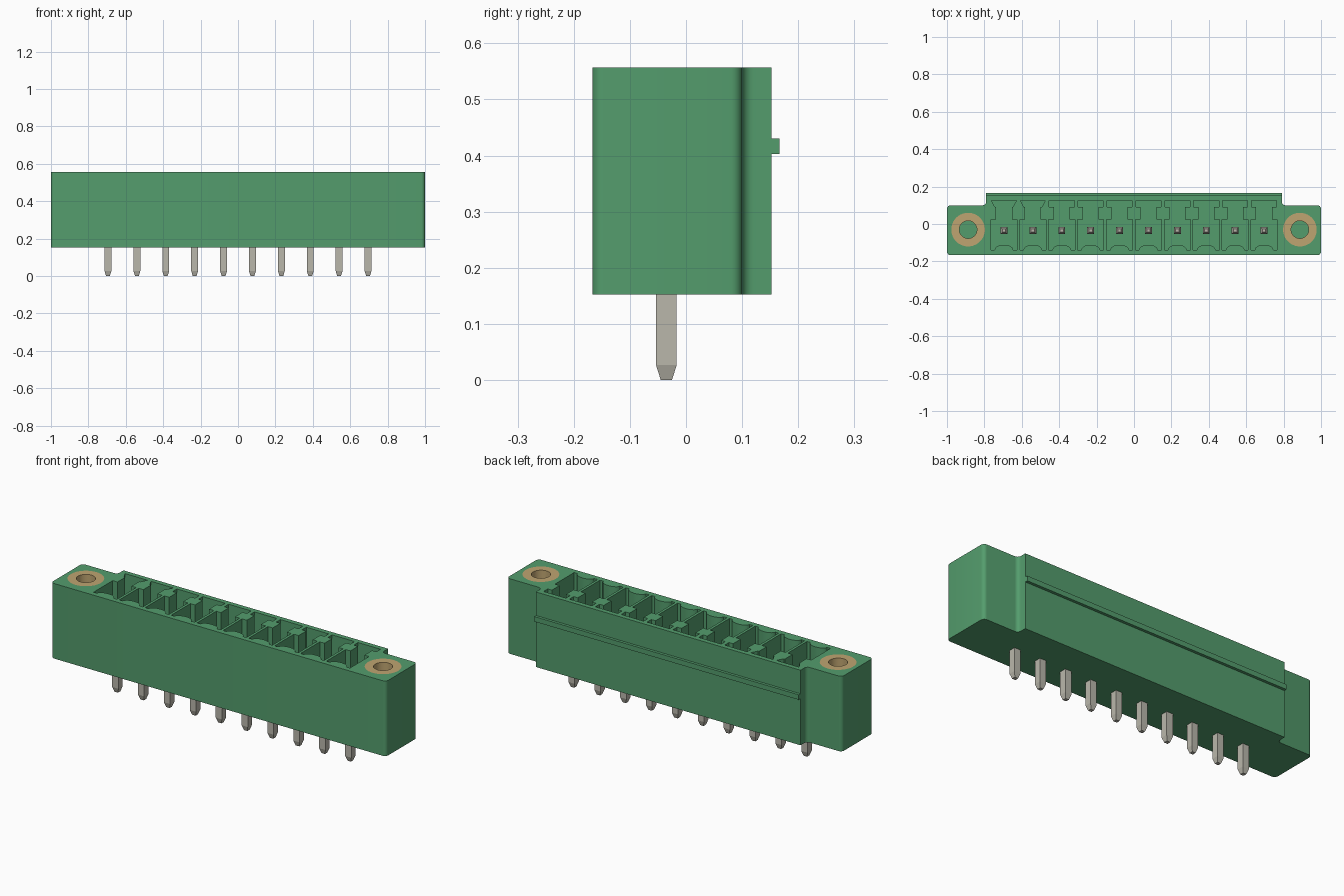
import bpy, bmesh, math
from mathutils import Vector

cube = bpy.data.objects.get("Cube")
if cube:
    bpy.data.objects.remove(cube, do_unlink=True)


def material(name, rgb, metallic=0.0):
    m = bpy.data.materials.new(name)
    m.use_nodes = True
    m.diffuse_color = (*rgb, 1)
    bsdf = next(n for n in m.node_tree.nodes if n.type == "BSDF_PRINCIPLED")
    bsdf.inputs["Base Color"].default_value = (*rgb, 1)
    bsdf.inputs["Metallic"].default_value = metallic
    return m


GREEN = material("green plastic", (0.088, 0.335, 0.152))
STEEL = material("tinned metal", (0.49, 0.475, 0.41))
BRASS = material("brass", (0.52, 0.375, 0.165))

BOTTOM, TOP = 0.152, 0.557
PITCH, COUNT = 0.1545, 10
PIN_Y, PIN_HALF = -0.035, 0.0185
SCREW_X, SCREW_Y = 0.887, -0.03
SLEEVE_BASE = 0.23


def finish(name, bm, mat, smooth=True):
    bmesh.ops.recalc_face_normals(bm, faces=bm.faces)
    mesh = bpy.data.meshes.new(name)
    bm.to_mesh(mesh)
    bm.free()
    mesh.materials.append(mat)
    ob = bpy.data.objects.new(name, mesh)
    bpy.context.collection.objects.link(ob)
    if smooth:
        smooth_object(ob)
    return ob


def smooth_object(ob):
    bpy.ops.object.select_all(action="DESELECT")
    ob.select_set(True)
    bpy.context.view_layer.objects.active = ob
    bpy.ops.object.shade_smooth_by_angle(angle=math.radians(35))


def loft(bm, rings):
    """Skin a list of equal-length vertex rings and cap both ends."""
    rings = [[bm.verts.new(p) for p in ring] for ring in rings]
    n = len(rings[0])
    for a, b in zip(rings, rings[1:]):
        for i in range(n):
            bm.faces.new((a[i], a[(i + 1) % n], b[(i + 1) % n], b[i]))
    bm.faces.new(rings[0][::-1])
    bm.faces.new(rings[-1])


def prism(bm, outline, z0, z1):
    loft(bm, [[(x, y, z) for x, y in outline] for z in (z0, z1)])


def circle(cx, cy, r, n=40):
    return [(cx + r * math.cos(2 * math.pi * i / n),
             cy + r * math.sin(2 * math.pi * i / n)) for i in range(n)]


def rounded(corners, steps=6):
    """Fillet right-angled corners given as (x, y, radius)."""
    out = []
    for i, (x, y, r) in enumerate(corners):
        p = Vector((x, y))
        if r == 0:
            out.append((x, y))
            continue
        a = (Vector(corners[i - 1][:2]) - p).normalized()
        b = (Vector(corners[(i + 1) % len(corners)][:2]) - p).normalized()
        for k in range(steps + 1):
            t = k / steps * math.pi / 2
            q = p + r * (a * (1 - math.sin(t)) + b * (1 - math.cos(t)))
            out.append((q.x, q.y))
    return out


def cut(target, cutter):
    mod = target.modifiers.new("cut", "BOOLEAN")
    mod.operation, mod.solver, mod.object = "DIFFERENCE", "EXACT", cutter
    bpy.context.view_layer.objects.active = target
    bpy.ops.object.modifier_apply(modifier=mod.name)
    bpy.data.objects.remove(cutter, do_unlink=True)


# Housing: long block with lower flanges at both ends
R = 0.02
half = [(1, -0.167, R), (1, 0.1, R), (0.79, 0.1, R), (0.79, 0.152, 0)]
outline = half + [(-x, y, r) for x, y, r in reversed(half)]
bm = bmesh.new()
prism(bm, rounded(outline), BOTTOM, TOP)
housing = finish("housing", bm, GREEN, smooth=False)

# Contact pockets: wide chamber, narrow neck and keyed slot at the back
centres = [(i - (COUNT - 1) / 2) * PITCH for i in range(COUNT)]
bm = bmesh.new()
for i, cx in enumerate(centres):
    slot = 0.048 if i < 2 else 0.067       # two dovetail slots, the rest square
    side = [(0.07, -0.139), (0.07, 0.025), (0.042, 0.025), (0.042, 0.09),
            (slot, 0.09), (0.067, 0.126)]
    bump = [(-0.05 * math.cos(math.pi * k / 10),
             -0.139 + 0.028 * math.sin(math.pi * k / 10)) for k in range(11)]
    shape = side + [(-x, y) for x, y in reversed(side)] + bump
    prism(bm, [(cx + x, y) for x, y in shape], 0.225, TOP + 0.05)

# Bores for the threaded sleeves
for s in (-1, 1):
    prism(bm, circle(s * SCREW_X, SCREW_Y, 0.09), SLEEVE_BASE, TOP + 0.05)
cut(housing, finish("pocket_cutter", bm, GREEN, smooth=False))
smooth_object(housing)

# Latching rib along the back
bm = bmesh.new()
prism(bm, [(-0.79, 0.15), (0.79, 0.15), (0.79, 0.167), (-0.79, 0.167)], 0.403, 0.43)
finish("back_rib", bm, GREEN)

# Threaded sleeves: open tubes set flush in the flanges
for side, s in (("right", -1), ("left", 1)):
    bm = bmesh.new()
    profile = [(0.09, SLEEVE_BASE), (0.09, TOP), (0.047, TOP), (0.047, SLEEVE_BASE)]
    rings = [[bm.verts.new((x, y, z)) for x, y in circle(s * SCREW_X, SCREW_Y, r)]
             for r, z in profile]
    for a, b in zip(rings, rings[1:] + rings[:1]):
        for i in range(len(a)):
            j = (i + 1) % len(a)
            bm.faces.new((a[i], a[j], b[j], b[i]))
    finish(side + "_sleeve", bm, BRASS)

# Square contact pins with tapered tips
for i, cx in enumerate(centres):
    bm = bmesh.new()
    levels = [(0, 0.01), (0.027, PIN_HALF), (0.43, PIN_HALF), (0.457, 0.009)]
    loft(bm, [[(cx + sx * h, PIN_Y + sy * h, z)
               for sx, sy in ((-1, -1), (1, -1), (1, 1), (-1, 1))] for z, h in levels])
    finish(f"pin_{i + 1}", bm, STEEL, smooth=False)
